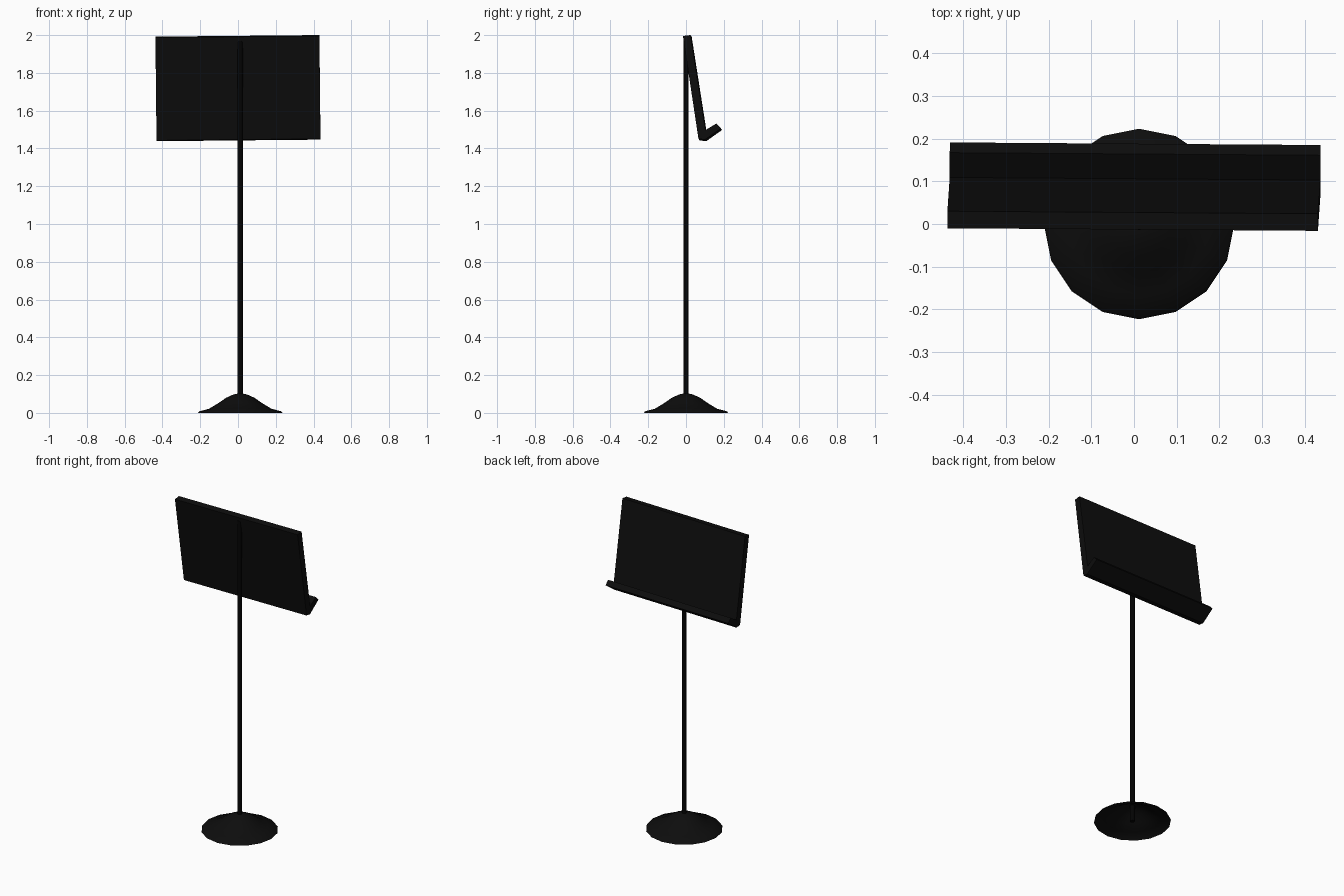
import bpy, bmesh, math
from mathutils import Matrix, Vector

cube = bpy.data.objects.get("Cube")
if cube:
    bpy.data.objects.remove(cube, do_unlink=True)


def make_material(name, value):
    mat = bpy.data.materials.new(name)
    colour = (value, value, value, 1)
    mat.diffuse_color = colour
    mat.use_nodes = True
    mat.node_tree.nodes["Principled BSDF"].inputs["Base Color"].default_value = colour
    return mat


def make_object(name, bm, mat, smooth_angle=None):
    bmesh.ops.recalc_face_normals(bm, faces=bm.faces)
    mesh = bpy.data.meshes.new(name)
    bm.to_mesh(mesh)
    bm.free()
    mesh.materials.append(mat)
    obj = bpy.data.objects.new(name, mesh)
    bpy.context.collection.objects.link(obj)
    if smooth_angle:
        bpy.ops.object.select_all(action='DESELECT')
        obj.select_set(True)
        bpy.context.view_layer.objects.active = obj
        bpy.ops.object.shade_smooth_by_angle(angle=math.radians(smooth_angle))
    return obj


charcoal = make_material("charcoal", 0.004)
black = make_material("black", 0.001)
AXIS_X = 0.012
SIDES = 16

# Base: hollow bell-shaped foot, open underneath
bm = bmesh.new()
profile = [(0.223, 0.0), (0.218, 0.008), (0.165, 0.022), (0.115, 0.052),
           (0.075, 0.08), (0.035, 0.098)]
rings = []
for radius, z in profile:
    ring = []
    for i in range(SIDES):
        a = math.tau * i / SIDES
        ring.append(bm.verts.new((AXIS_X + radius * math.cos(a), radius * math.sin(a), z)))
    rings.append(ring)
apex = bm.verts.new((AXIS_X, 0, 0.105))
for i in range(SIDES):
    j = (i + 1) % SIDES
    for low, high in zip(rings, rings[1:]):
        bm.faces.new((low[i], low[j], high[j], high[i]))
    bm.faces.new((rings[-1][i], rings[-1][j], apex))
make_object("base", bm, charcoal, 50)

# Pole
bm = bmesh.new()
height = 1.97
bmesh.ops.create_cone(bm, cap_ends=True, segments=SIDES, radius1=0.014, radius2=0.014,
                      depth=height, matrix=Matrix.Translation((AXIS_X, 0, height / 2)))
make_object("pole", bm, black, 40)

# Desk with its lip: one bent cross-section extruded sideways
bm = bmesh.new()
section = [(-0.013, 1.991), (0.027, 1.996), (0.106, 1.493), (0.164, 1.528),
           (0.188, 1.502), (0.104, 1.4425), (0.069, 1.447)]
half = 0.434
face = bm.faces.new([bm.verts.new((-half, y, z)) for y, z in section])
extruded = bmesh.ops.extrude_face_region(bm, geom=[face])
moved = [v for v in extruded["geom"] if isinstance(v, bmesh.types.BMVert)]
bmesh.ops.translate(bm, verts=moved, vec=(2 * half, 0, 0))
# Slight tilt and turn of the desk
centre = Vector((0, 0.08, 1.72))
tilt = Matrix.Rotation(math.radians(-0.4), 3, 'Z') @ Matrix.Rotation(math.radians(-0.55), 3, 'Y')
bmesh.ops.rotate(bm, verts=bm.verts, cent=centre, matrix=tilt)
make_object("desk_and_lip", bm, charcoal)
